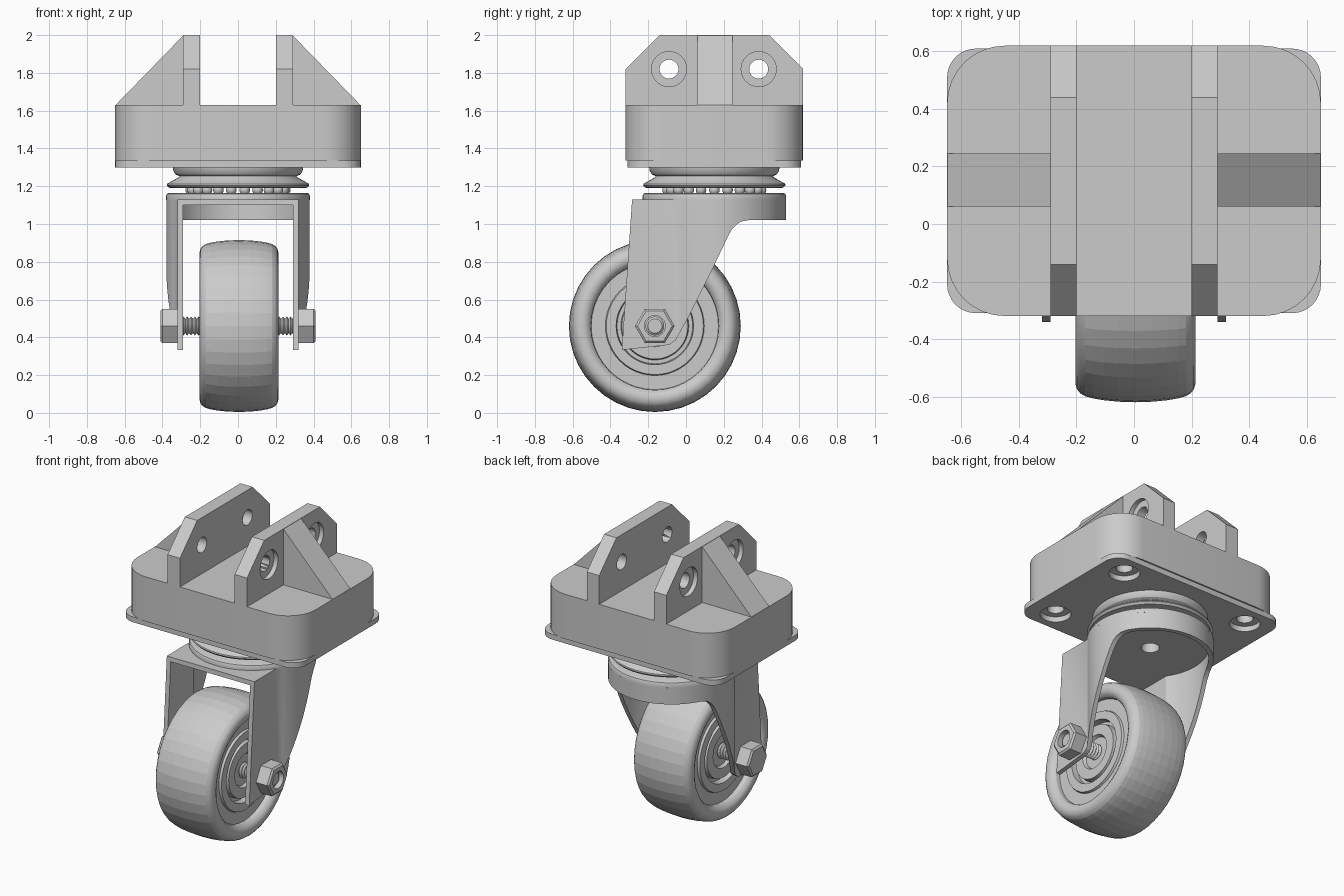
import bpy, bmesh, math
from math import sin, cos, pi

if "Cube" in bpy.data.objects:
    bpy.data.objects.remove(bpy.data.objects["Cube"])

SY = 0.15                 # swivel centre in y
WY, WZ = -0.165, 0.46     # wheel axle position


def finish(name, bm, angle=30):
    bmesh.ops.remove_doubles(bm, verts=bm.verts, dist=1e-5)
    bmesh.ops.recalc_face_normals(bm, faces=bm.faces)
    me = bpy.data.meshes.new(name)
    bm.to_mesh(me)
    bm.free()
    ob = bpy.data.objects.new(name, me)
    bpy.context.collection.objects.link(ob)
    smooth(ob, angle)
    return ob


def smooth(ob, angle=30):
    bpy.ops.object.select_all(action='DESELECT')
    ob.select_set(True)
    bpy.context.view_layer.objects.active = ob
    bpy.ops.object.shade_smooth_by_angle(angle=math.radians(angle))


def prism(name, pts, axis, lo, hi):
    """Extrude a 2D outline along an axis."""
    place = {'x': lambda a, b, t: (t, a, b), 'y': lambda a, b, t: (a, t, b),
             'z': lambda a, b, t: (a, b, t)}[axis]
    bm = bmesh.new()
    r0 = [bm.verts.new(place(a, b, lo)) for a, b in pts]
    r1 = [bm.verts.new(place(a, b, hi)) for a, b in pts]
    bm.faces.new(r0)
    bm.faces.new(r1)
    n = len(pts)
    for i in range(n):
        j = (i + 1) % n
        bm.faces.new((r0[i], r0[j], r1[j], r1[i]))
    return finish(name, bm)


def lathe(name, prof, axis, centre, steps=48, angle=30):
    """Turn (height, radius) points around the x or z axis."""
    cx, cy, cz = centre
    bm = bmesh.new()
    rings = []
    for h, r in prof:
        ring = []
        for k in range(steps):
            a, b = r * cos(2 * pi * k / steps), r * sin(2 * pi * k / steps)
            p = (cx + h, cy + a, cz + b) if axis == 'x' else (cx + a, cy + b, cz + h)
            ring.append(bm.verts.new(p))
        rings.append(ring)
    for r0, r1 in zip(rings, rings[1:]):
        for k in range(steps):
            j = (k + 1) % steps
            bm.faces.new((r0[k], r0[j], r1[j], r1[k]))
    return finish(name, bm, angle)


def cyl(axis, centre, r, lo, hi):
    return lathe("cutter", [(lo, 0), (lo, r), (hi, r), (hi, 0)], axis, centre, 32)


def boolean(ob, cutter, op='DIFFERENCE'):
    m = ob.modifiers.new("cut", 'BOOLEAN')
    m.operation, m.object, m.solver = op, cutter, 'EXACT'
    bpy.context.view_layer.objects.active = ob
    bpy.ops.object.modifier_apply(modifier=m.name)
    bpy.data.objects.remove(cutter)
    smooth(ob)


def rounded(x0, x1, y0, y1, r, n=8):
    pts = []
    for i, (cx, cy) in enumerate([(x1 - r, y1 - r), (x0 + r, y1 - r), (x0 + r, y0 + r), (x1 - r, y0 + r)]):
        for k in range(n + 1):
            a = (i + k / n) * pi / 2
            pts.append((cx + r * cos(a), cy + r * sin(a)))
    return pts


# mounting block and the thin swivel plate below it
block = prism("mounting_block", rounded(-.65, .65, -.32, .62, .2), 'z', 1.335, 1.63)
plate = prism("swivel_plate", rounded(-.65, .65, -.31, .61, .1), 'z', 1.30, 1.335)
for x in (-.47, .47):
    for y in (SY - .32, SY + .32):
        boolean(plate, cyl('z', (x, y, 0), .093, 1.2, 1.4))
        boolean(block, cyl('z', (x, y, 0), .05, 1.3, 1.5))

# upright lugs with counterbored holes, and their gussets
lug_side = [(-.32, 1.625), (.62, 1.625), (.62, 1.82), (.44, 2), (-.14, 2), (-.32, 1.82)]
for s, side in ((-1, "left"), (1, "right")):
    lug = prism(side + "_lug", lug_side, 'x', s * .20, s * .29)
    for y in (-.09, .385):
        boolean(lug, cyl('x', (0, y, 1.82), .05, s * .1, s * .4))
        boolean(lug, cyl('x', (0, y, 1.82), .093, s * .26, s * .4))
    prism(side + "_gusset", [(s * .288, 1.628), (s * .65, 1.628), (s * .288, 2)], 'y', .06, .245)

# swivel race and its ball bearings
lathe("swivel_race", [(1.30, 0), (1.30, .345), (1.28, .342), (1.262, .33), (1.253, .31),
                      (1.247, .315), (1.213, .375), (1.205, .377), (1.192, .365), (1.19, .30), (1.19, 0)],
      'z', (0, SY, 0), 64)
bm = bmesh.new()
for k in range(22):
    a = 2 * pi * k / 22
    res = bmesh.ops.create_uvsphere(bm, u_segments=12, v_segments=8, radius=.028)
    bmesh.ops.translate(bm, verts=res['verts'], vec=(.25 * cos(a), SY + .25 * sin(a), 1.18))
finish("swivel_balls", bm, 60)


# fork: bent sheet with a round crown, trimmed to the leg profile
def fork_plan(w, r, front):
    a0 = -math.acos(w / r)
    arc = [(r * cos(a0 + (pi - 2 * a0) * k / 40), SY + r * sin(a0 + (pi - 2 * a0) * k / 40)) for k in range(41)]
    return [(-w, front), (w, front)] + arc


leg = [(-.286, 1.2), (-.286, 1.12), (-.34, .333), (-.09, .36), (-.055, .385), (.02, .52), (.138, .757),
       (.225, .94), (.245, .975), (.27, 1.0), (.295, 1.014), (.33, 1.02), (.6, 1.02), (.6, 1.2)]
fork = prism("fork", fork_plan(.32, .38, -.42), 'z', .2, 1.13)
boolean(fork, prism("cutter", fork_plan(.29, .35, -.6), 'z', .1, 1.10))
boolean(fork, prism("cutter", leg, 'x', -.6, .6), 'INTERSECT')
boolean(fork, cyl('z', (0, SY, 0), .055, 1.0, 1.3))
lathe("fork_crown", [(1.128, .055), (1.128, .38), (1.15, .38), (1.16, .375), (1.165, .365),
                     (1.165, .055), (1.128, .055)], 'z', (0, SY, 0), 64)

# crowned tyre with flat tread facets
half = [(0, .455), (.06, .453), (.11, .448), (.15, .441), (.175, .434), (.192, .424), (.203, .41),
        (.209, .39), (.207, .37), (.198, .352), (.18, .34), (.14, .335)]
full = [(-h, r) for h, r in reversed(half[1:])] + half
tyre = lathe("tyre", full + [full[0]], 'x', (.005, WY, WZ), 40, 40)
for p in tyre.data.polygons:
    if abs(p.normal.x) < .35:
        p.use_smooth = False

# stepped wheel hub
half = [(.155, .337), (.155, .262), (.17, .257), (.17, .205), (.13, .2), (.13, .18), (.165, .175),
        (.165, .11), (.145, .1), (.145, .04)]
full = [(-h, r) for h, r in reversed(half)] + half
lathe("wheel_hub", full + [full[0]], 'x', (.005, WY, WZ), 48)

# threaded axle, hex nut and bolt head
n = 36
thread = [(-.34 + .73 * k / (2 * n), .05 if k % 2 else .038) for k in range(2 * n + 1)]
lathe("axle", [(-.34, 0)] + thread + [(.39, 0)], 'x', (0, WY, WZ), 24)
for s, name in ((-1, "bolt_head"), (1, "axle_nut")):
    hexa = lathe(name, [(s * .319, 0), (s * .319, .105), (s * .40, .105), (s * .41, .092), (s * .41, 0)],
                 'x', (0, WY, WZ), 6, 5)
    if s > 0:
        boolean(hexa, cyl('x', (0, WY, WZ), .055, .3, .5))
